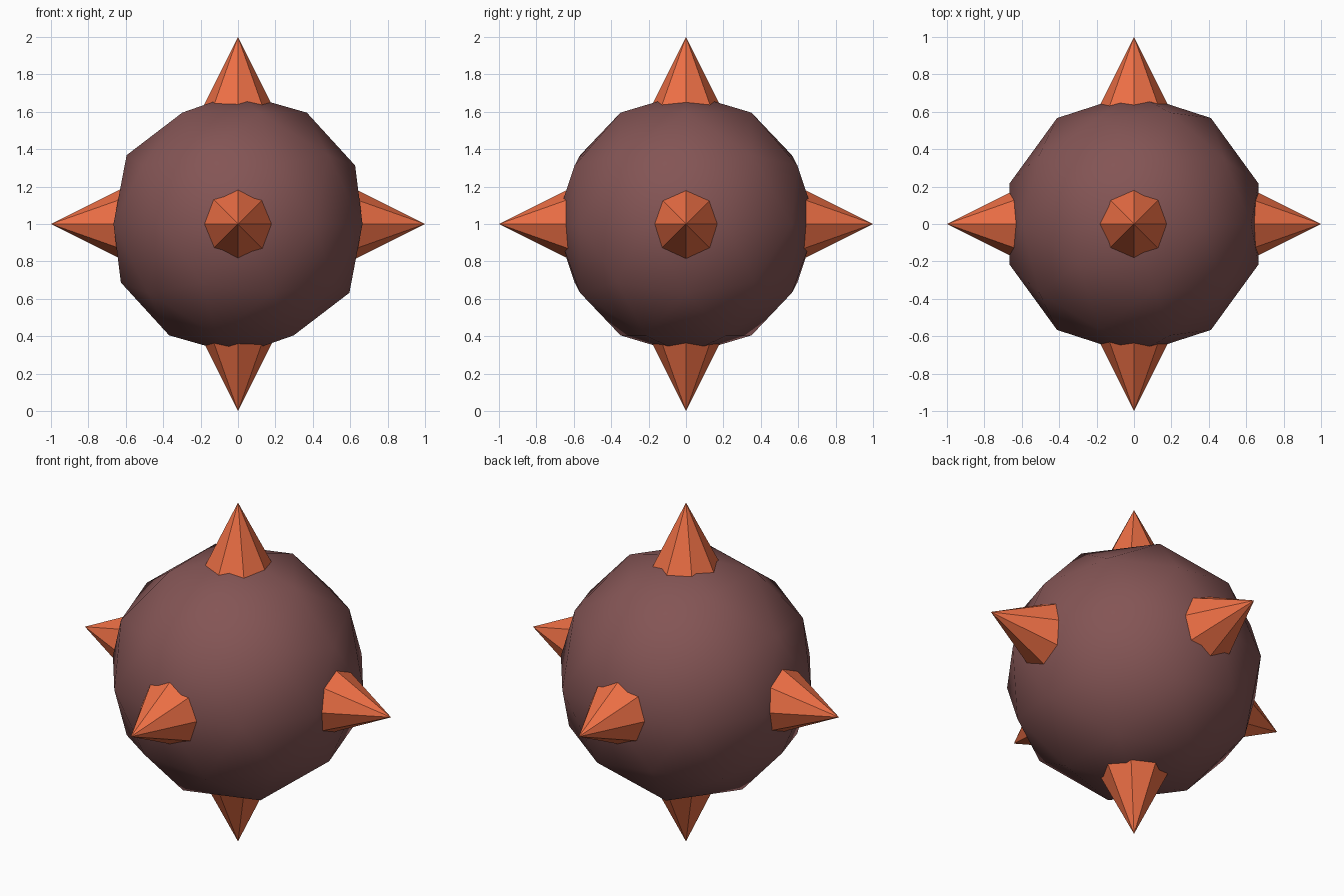
import bpy
from math import pi
from mathutils import Vector

if "Cube" in bpy.data.objects:
    bpy.data.objects.remove(bpy.data.objects["Cube"])

CENTRE = Vector((0, 0, 1))
BODY_RADIUS = 0.7
SPIKE_RADIUS = 0.25
SPIKE_INNER, SPIKE_TIP = 0.5, 1.0   # distances from the centre


def material(name, colour):
    mat = bpy.data.materials.new(name)
    mat.diffuse_color = (*colour, 1)
    mat.use_nodes = True
    mat.node_tree.nodes["Principled BSDF"].inputs["Base Color"].default_value = mat.diffuse_color
    return mat


body_mat = material("dull_maroon", (0.23, 0.09, 0.09))
spike_mat = material("orange", (0.85, 0.16, 0.06))

# Body: smooth-shaded low-poly ball
bpy.ops.mesh.primitive_ico_sphere_add(subdivisions=2, radius=BODY_RADIUS, location=CENTRE)
body = bpy.context.object
body.name = "body"
body.data.materials.append(body_mat)
bpy.ops.object.shade_smooth()


# Spikes: flat eight-sided cones rooted inside the ball
def add_spike(name, direction, rotation):
    middle = CENTRE + Vector(direction) * (SPIKE_INNER + SPIKE_TIP) / 2
    bpy.ops.mesh.primitive_cone_add(vertices=8, radius1=SPIKE_RADIUS, radius2=0,
                                    depth=SPIKE_TIP - SPIKE_INNER,
                                    location=middle, rotation=rotation)
    spike = bpy.context.object
    spike.name = name
    spike.data.materials.append(spike_mat)


for name, direction, rotation in (
    ("spike_top", (0, 0, 1), (0, 0, 0)),
    ("spike_bottom", (0, 0, -1), (pi, 0, 0)),
    ("spike_right", (1, 0, 0), (0, pi / 2, 0)),
    ("spike_left", (-1, 0, 0), (0, -pi / 2, 0)),
    ("spike_front", (0, -1, 0), (pi / 2, 0, 0)),
    ("spike_back", (0, 1, 0), (-pi / 2, 0, 0)),
):
    add_spike(name, direction, rotation)
